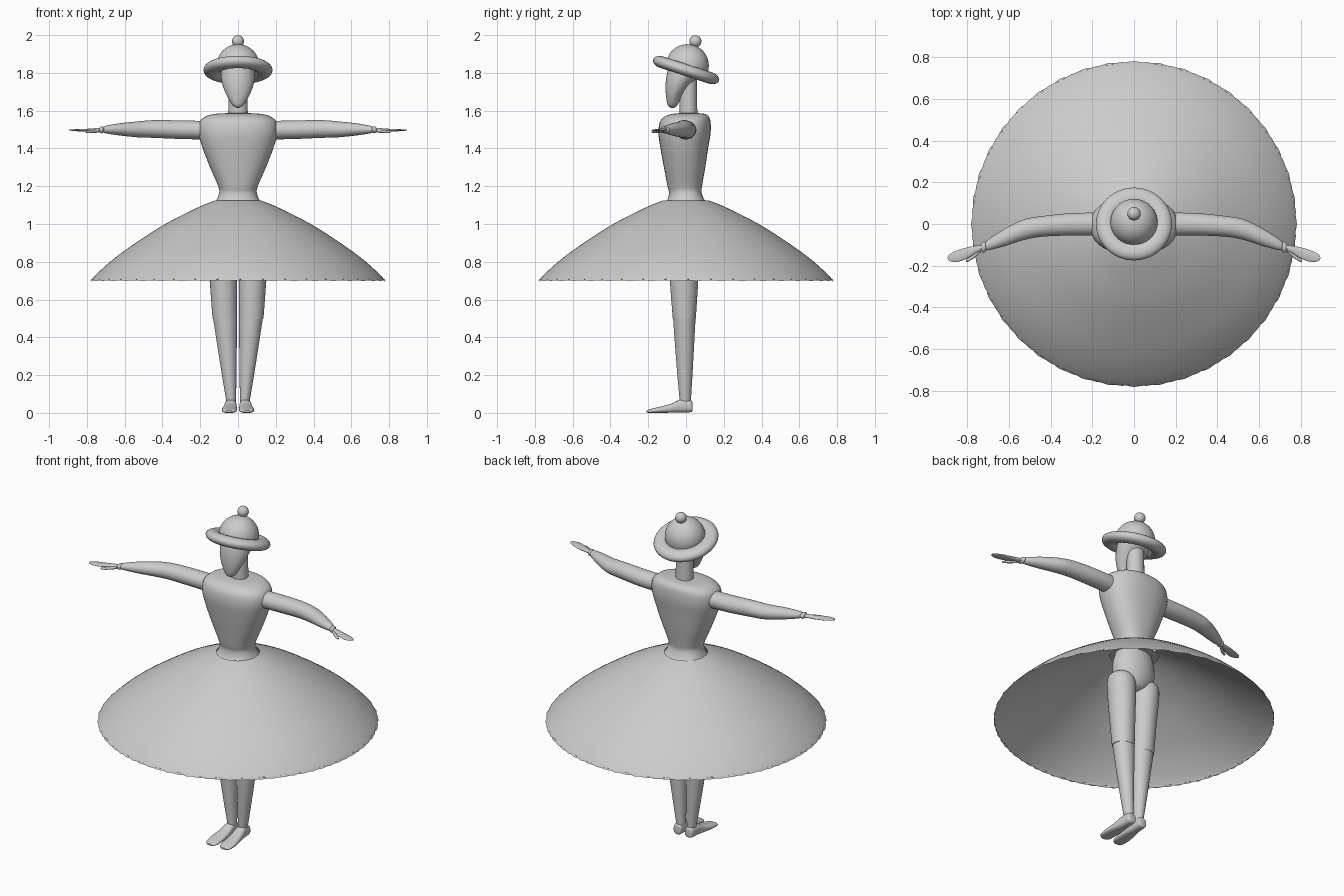
import bpy, bmesh, math
from mathutils import Matrix

if "Cube" in bpy.data.objects:
    bpy.data.objects.remove(bpy.data.objects["Cube"])

def finish(name, bm, mirror=False, angle=50):
    bmesh.ops.recalc_face_normals(bm, faces=bm.faces)
    me = bpy.data.meshes.new(name)
    bm.to_mesh(me)
    bm.free()
    ob = bpy.data.objects.new(name, me)
    bpy.context.collection.objects.link(ob)
    if mirror:
        ob.modifiers.new("Mirror", 'MIRROR').use_mirror_merge = False
    bpy.ops.object.select_all(action='DESELECT')
    bpy.context.view_layer.objects.active = ob
    ob.select_set(True)
    bpy.ops.object.shade_smooth_by_angle(angle=math.radians(angle))
    return ob

def spline(rows, steps):
    """Catmull-Rom interpolation through rows of numbers."""
    out = []
    for i in range(len(rows) - 1):
        p = [rows[max(i - 1, 0)], rows[i], rows[i + 1], rows[min(i + 2, len(rows) - 1)]]
        for s in range(steps):
            t = s / steps
            out.append([0.5 * (2 * b + (c - a) * t + (2 * a - 5 * b + 4 * c - d) * t * t
                        + (3 * b - a - 3 * c + d) * t ** 3) for a, b, c, d in zip(*p)])
    return out + [list(rows[-1])]

def loft(name, axis, rows, seg=32, power=2.0, steps=4, mirror=False, caps=True, wave=None, angle=50):
    """rows: (position on axis, low u, high u, low v, high v) of each cross-section."""
    bm = bmesh.new()
    rings = []
    for t, u0, u1, v0, v1 in spline(rows, steps):
        ring = []
        for k in range(seg):
            a = 2 * math.pi * k / seg
            c, s = math.cos(a), math.sin(a)
            u = (u0 + u1) / 2 + (u1 - u0) / 2 * math.copysign(abs(c) ** (2 / power), c)
            v = (v0 + v1) / 2 + (v1 - v0) / 2 * math.copysign(abs(s) ** (2 / power), s)
            co = {'x': (t, u, v), 'y': (u, t, v), 'z': (u, v, t)}[axis]
            ring.append(bm.verts.new(co))
        rings.append(ring)
    for a, b in zip(rings, rings[1:]):
        for k in range(seg):
            j = (k + 1) % seg
            bm.faces.new((a[k], a[j], b[j], b[k]))
    if caps:
        bm.faces.new(rings[0])
        bm.faces.new(rings[-1])
    if wave:
        wave(rings)
    return finish(name, bm, mirror, angle)

# Torso
loft("bodice", 'z', [
    (1.10, -.135, .135, -.125, .125), (1.125, -.115, .115, -.10, .10),
    (1.165, -.10, .10, -.09, .083), (1.20, -.105, .105, -.098, .085),
    (1.30, -.148, .148, -.117, .102), (1.40, -.187, .187, -.135, .117),
    (1.48, -.209, .209, -.146, .13), (1.54, -.203, .203, -.138, .13),
    (1.57, -.17, .17, -.11, .12), (1.583, -.12, .12, -.07, .10),
    (1.587, -.05, .05, -.03, .06)], seg=48, power=2.3)

# Skirt with a scalloped hem
def scallop(rings):
    n = len(rings[0])
    for ring, dr, dz in ((rings[-1], .006, 0), (rings[-2], -.004, .006)):
        for k, v in enumerate(ring):
            w = math.cos(2 * math.pi * k * 40 / n)
            f = 1 + dr * w
            v.co = (v.co.x * f, v.co.y * f, v.co.z + dz * w)

profile = [(1.125, .12), (1.10, .185), (1.06, .27), (1.00, .385), (.92, .512),
           (.83, .64), (.76, .722), (.715, .767), (.70, .778)]
loft("skirt", 'z', [(z, -r, r, -r, r) for z, r in profile],
     seg=240, steps=3, caps=False, wave=scallop)

# Pelvis
loft("pelvis", 'z', [(.87, -.03, .03, -.03, .02), (.89, -.08, .08, -.07, .06),
                     (.95, -.125, .125, -.095, .085), (1.03, -.13, .13, -.10, .09),
                     (1.11, -.11, .11, -.09, .08)])

# Legs
loft("thighs", 'z', [(.50, .005, .135, -.07, .052), (.70, .004, .15, -.085, .065),
                     (.88, .004, .165, -.09, .075), (.94, .02, .155, -.075, .06),
                     (.965, .06, .11, -.03, .02)], mirror=True)
loft("shins", 'z', [(.05, .01, .06, -.032, .025), (.25, .008, .093, -.05, .037),
                    (.51, .004, .133, -.069, .051)], mirror=True)

# Shoes
loft("shoes", 'y', [(.034, .018, .055, .012, .05), (.025, .012, .065, .004, .066),
                    (-.03, .008, .07, .002, .07), (-.08, .006, .078, .001, .048),
                    (-.14, .006, .086, 0, .032), (-.19, .012, .082, 0, .02),
                    (-.208, .03, .065, .002, .012)], power=2.6, mirror=True)

# Arms
loft("arms", 'x', [(.15, -.055, .055, 1.447, 1.545), (.30, -.055, .052, 1.45, 1.548),
                   (.44, -.061, .038, 1.456, 1.55), (.53, -.077, .022, 1.459, 1.543),
                   (.62, -.106, -.022, 1.468, 1.534), (.70, -.126, -.074, 1.48, 1.52),
                   (.715, -.12, -.09, 1.488, 1.51)], mirror=True)
loft("cuffs", 'x', [(.71, -.125, -.09, 1.487, 1.513), (.722, -.138, -.085, 1.48, 1.517),
                    (.734, -.128, -.095, 1.487, 1.51)], mirror=True)

# Hands
loft("hands", 'x', [(.725, -.125, -.1, 1.49, 1.508), (.76, -.14, -.105, 1.488, 1.507),
                    (.80, -.165, -.112, 1.488, 1.504), (.85, -.182, -.127, 1.491, 1.502),
                    (.885, -.178, -.145, 1.494, 1.501), (.895, -.166, -.158, 1.495, 1.5)],
     seg=20, mirror=True)
loft("thumbs", 'x', [(.735, -.135, -.115, 1.484, 1.502), (.77, -.165, -.143, 1.482, 1.498),
                     (.80, -.182, -.165, 1.482, 1.494), (.808, -.18, -.172, 1.485, 1.491)],
     seg=12, mirror=True)

# Neck and head
loft("neck", 'z', [(1.56, -.052, .052, -.035, .06), (1.78, -.05, .05, -.032, .058)])
loft("head", 'z', [(1.615, -.008, .008, -.08, -.062), (1.63, -.03, .03, -.097, -.045),
                   (1.68, -.06, .06, -.106, -.018), (1.74, -.083, .083, -.108, .03),
                   (1.80, -.092, .092, -.10, .085), (1.86, -.08, .08, -.08, .085),
                   (1.90, -.03, .03, -.03, .05)])

# Hat: all parts share one backward-tilted frame
tilt = Matrix.Translation((0, 0, 1.815)) @ Matrix.Rotation(math.radians(-18), 4, 'X')

def lathe(name, pts, seg=48, closed=False):
    bm = bmesh.new()
    vs = [bm.verts.new((r, 0, z)) for r, z in pts]
    es = [bm.edges.new(p) for p in zip(vs, vs[1:])]
    if closed:
        es.append(bm.edges.new((vs[-1], vs[0])))
    bmesh.ops.spin(bm, geom=vs + es, axis=(0, 0, 1), cent=(0, 0, 0),
                   angle=2 * math.pi, steps=seg)
    bmesh.ops.remove_doubles(bm, verts=bm.verts, dist=1e-5)
    bm.transform(tilt)
    return finish(name, bm)

def arc(r, h, cr, cz, a0, a1, n):
    return [(cr + r * math.cos(a0 + (a1 - a0) * i / n),
             cz + h * math.sin(a0 + (a1 - a0) * i / n)) for i in range(n + 1)]

lathe("hat_brim", arc(.045, .031, .138, 0, 0, 2 * math.pi, 20)[:-1], closed=True)
lathe("hat_crown", [(.113, -.01)] + arc(.113, .113, 0, .025, 0, math.pi / 2, 14))
lathe("hat_bobble", arc(.032, .032, 0, .160, -math.pi / 2, math.pi / 2, 14), seg=24)
